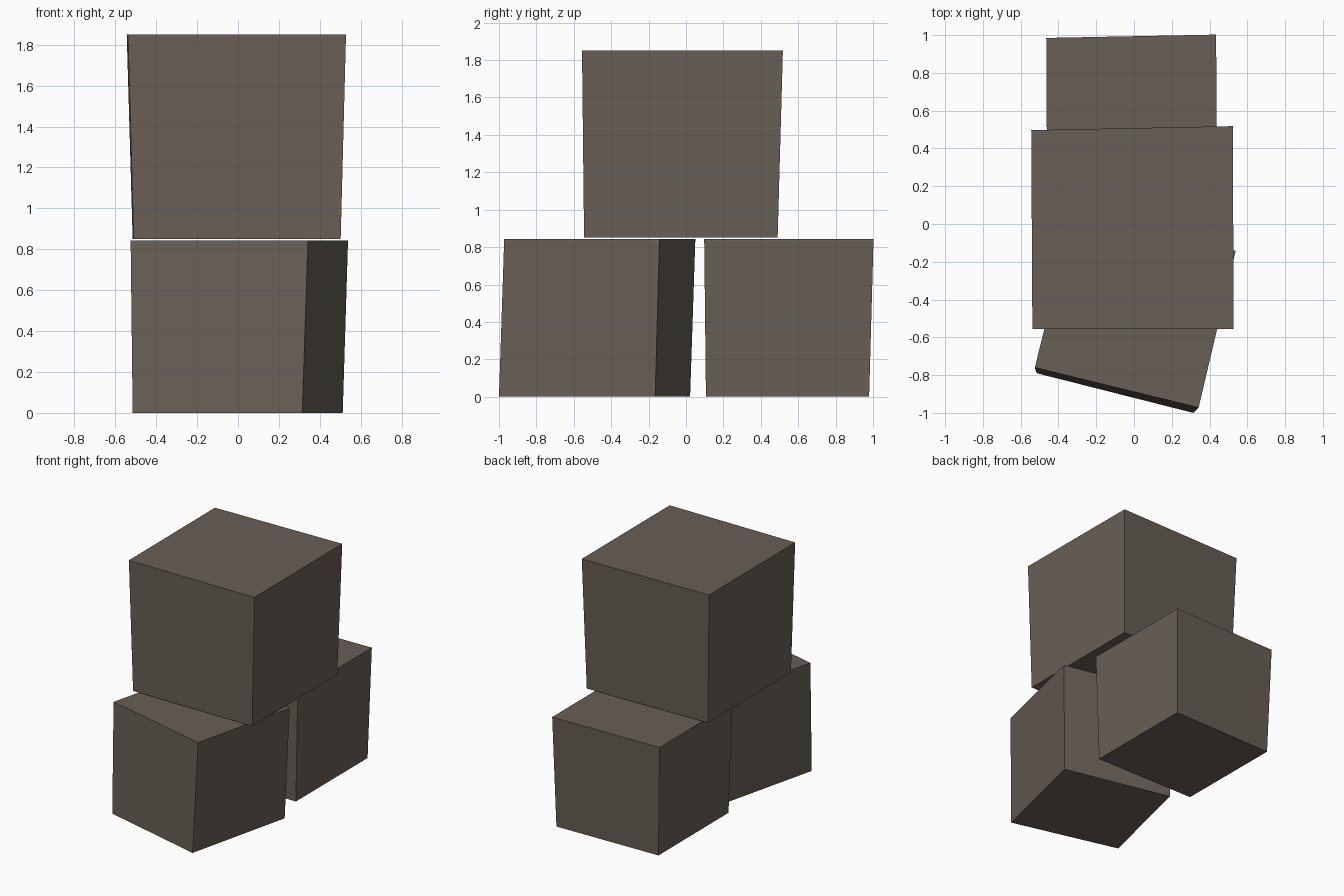
import bpy, bmesh

if "Cube" in bpy.data.objects:
    bpy.data.objects.remove(bpy.data.objects["Cube"])

stone = bpy.data.materials.new("brown_grey_stone")
stone.diffuse_color = (0.14, 0.115, 0.095, 1)
stone.use_nodes = True
stone.node_tree.nodes["Principled BSDF"].inputs["Base Color"].default_value = stone.diffuse_color


def block(name, bottom, top, z0, z1, scale=1.0, offset=(0, 0)):
    """Slightly irregular block between a bottom and a top outline."""
    bm = bmesh.new()
    rings = []
    for outline, z in ((bottom, z0), (top, z1)):
        rings.append([bm.verts.new((x * scale + offset[0], y * scale + offset[1], z))
                      for x, y in outline])
    b, t = rings
    bm.faces.new(b[::-1])
    bm.faces.new(t)
    for i in range(4):
        j = (i + 1) % 4
        bm.faces.new((b[i], b[j], t[j], t[i]))
    mesh = bpy.data.meshes.new(name)
    bm.to_mesh(mesh)
    bm.free()
    mesh.materials.append(stone)
    obj = bpy.data.objects.new(name, mesh)
    bpy.context.collection.objects.link(obj)
    return obj


# Shared outline of the top and back blocks
base = [(-0.51, -0.545), (0.502, -0.545), (0.50, 0.49), (-0.515, 0.47)]
crown = [(-0.538, -0.556), (0.528, -0.556), (0.523, 0.518), (-0.544, 0.497)]

block("top_block", base, crown, 0.85, 1.85)
block("back_block", base, crown, 0, 0.844, 0.843, (-0.006, 0.566))

# Turned front block, leaning slightly
block("front_block",
      [(-0.515, -0.79), (0.314, -1.0), (0.512, -0.165), (-0.317, 0.022)],
      [(-0.525, -0.76), (0.342, -0.972), (0.538, -0.142), (-0.325, 0.05)],
      0, 0.844)
